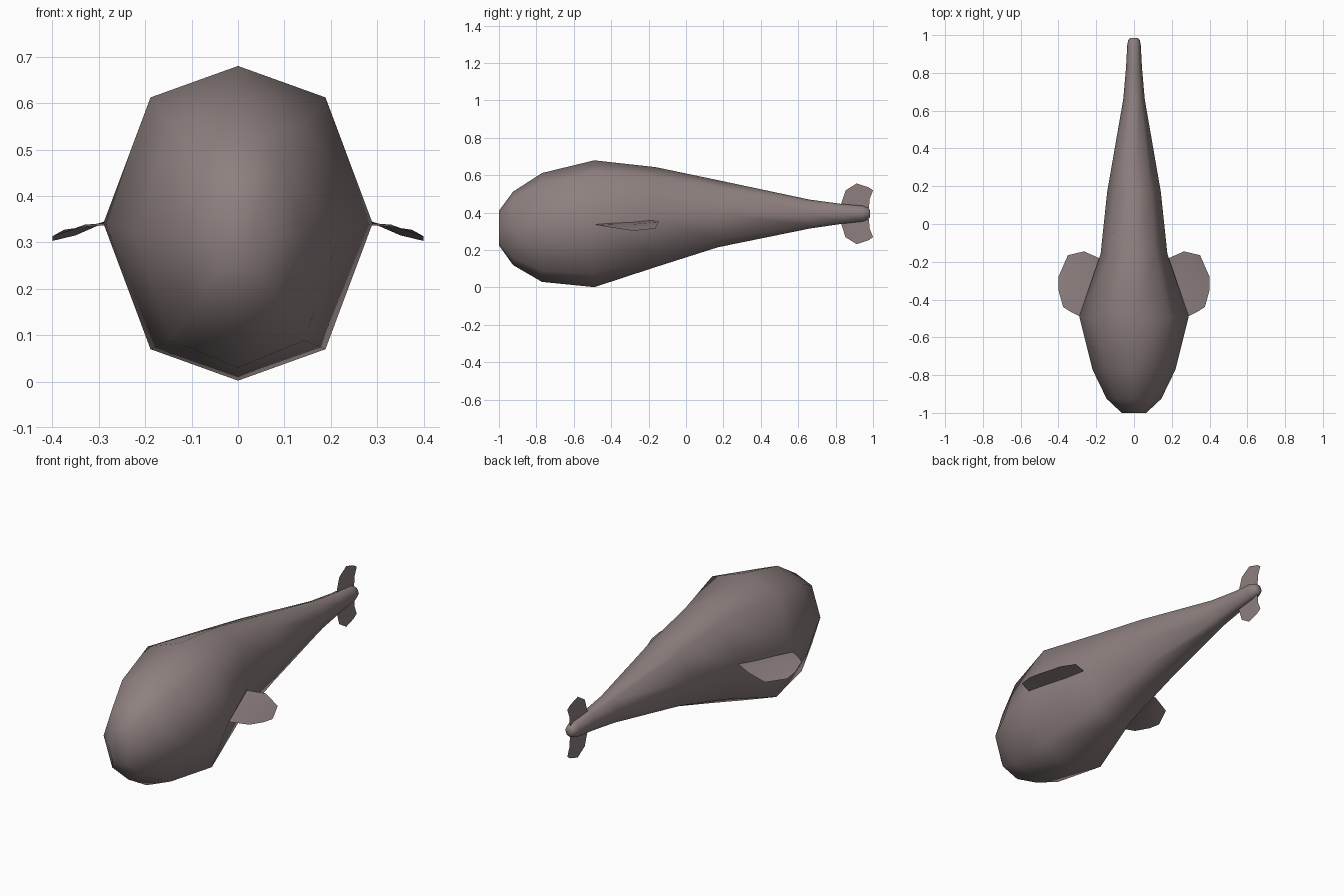
import bpy
import bmesh

cube = bpy.data.objects.get("Cube")
if cube:
    bpy.data.objects.remove(cube, do_unlink=True)

# Single skin colour
skin = bpy.data.materials.new("grey brown skin")
skin.use_nodes = True
colour = (0.27, 0.215, 0.213, 1)
skin.diffuse_color = colour
bsdf = skin.node_tree.nodes["Principled BSDF"]
bsdf.inputs["Base Color"].default_value = colour
bsdf.inputs["Roughness"].default_value = 0.8


def loft(name, rows, closed=False):
    """Skin equal-length rows of points; closed rows also get end caps."""
    bm = bmesh.new()
    vs = [[bm.verts.new(p) for p in row] for row in rows]
    n = len(rows[0])
    for a, b in zip(vs, vs[1:]):
        for i in range(n if closed else n - 1):
            j = (i + 1) % n
            bm.faces.new((a[i], a[j], b[j], b[i]))
    if closed:
        bm.faces.new(vs[0])
        bm.faces.new(vs[-1])
    bmesh.ops.recalc_face_normals(bm, faces=bm.faces)
    for f in bm.faces:
        f.smooth = True
    me = bpy.data.meshes.new(name)
    bm.to_mesh(me)
    bm.free()
    me.materials.append(skin)
    ob = bpy.data.objects.new(name, me)
    bpy.context.collection.objects.link(ob)
    return ob


# Body: eight-sided rings as (y, half width, bottom z, top z)
stations = [(-1.0, 0.065, 0.225, 0.41), (-0.925, 0.145, 0.12, 0.512),
            (-0.77, 0.22, 0.03, 0.612), (-0.49, 0.29, 0.002, 0.68),
            (-0.16, 0.177, 0.11, 0.643), (0.17, 0.142, 0.215, 0.574),
            (0.66, 0.057, 0.315, 0.47), (0.83, 0.042, 0.34, 0.447),
            (0.945, 0.036, 0.353, 0.437), (0.975, 0.03, 0.365, 0.425),
            (0.985, 0.018, 0.378, 0.412)]
octagon = [(0, 1), (0.65, 0.8), (1, 0), (0.65, -0.8),
           (0, -1), (-0.65, -0.8), (-1, 0), (-0.65, 0.8)]
loft("body", [[(w * u, y, (lo + hi) / 2 + (hi - lo) / 2 * v) for u, v in octagon]
              for y, w, lo, hi in stations], closed=True)

# Side fins: rows from leading to trailing edge, root to tip
fin = [[(0.285, -0.49, 0.337), (0.335, -0.465, 0.333), (0.375, -0.44, 0.327)],
       [(0.245, -0.39, 0.345), (0.33, -0.37, 0.338), (0.40, -0.35, 0.313)],
       [(0.205, -0.28, 0.35), (0.31, -0.28, 0.338), (0.40, -0.28, 0.303)],
       [(0.175, -0.185, 0.36), (0.265, -0.145, 0.352), (0.35, -0.165, 0.315)]]
for side, s in (("left", 1), ("right", -1)):
    loft(side + "_fin", [[(s * x, y, z) for x, y, z in row] for row in fin])

# Tail flukes: vertical sheets above and below the tail, (y, height from axis)
fluke = [[(0.82, 0.03), (0.83, 0.055), (0.853, 0.125)],
         [(0.89, 0.03), (0.90, 0.08), (0.912, 0.162)],
         [(0.95, 0.03), (0.95, 0.08), (0.975, 0.142)],
         [(0.978, 0.03), (0.982, 0.08), (1.0, 0.125)]]
for end, s in (("upper", 1), ("lower", -1)):
    loft(end + "_tail_fin", [[(0, y, 0.394 + s * h) for y, h in row] for row in fluke])
